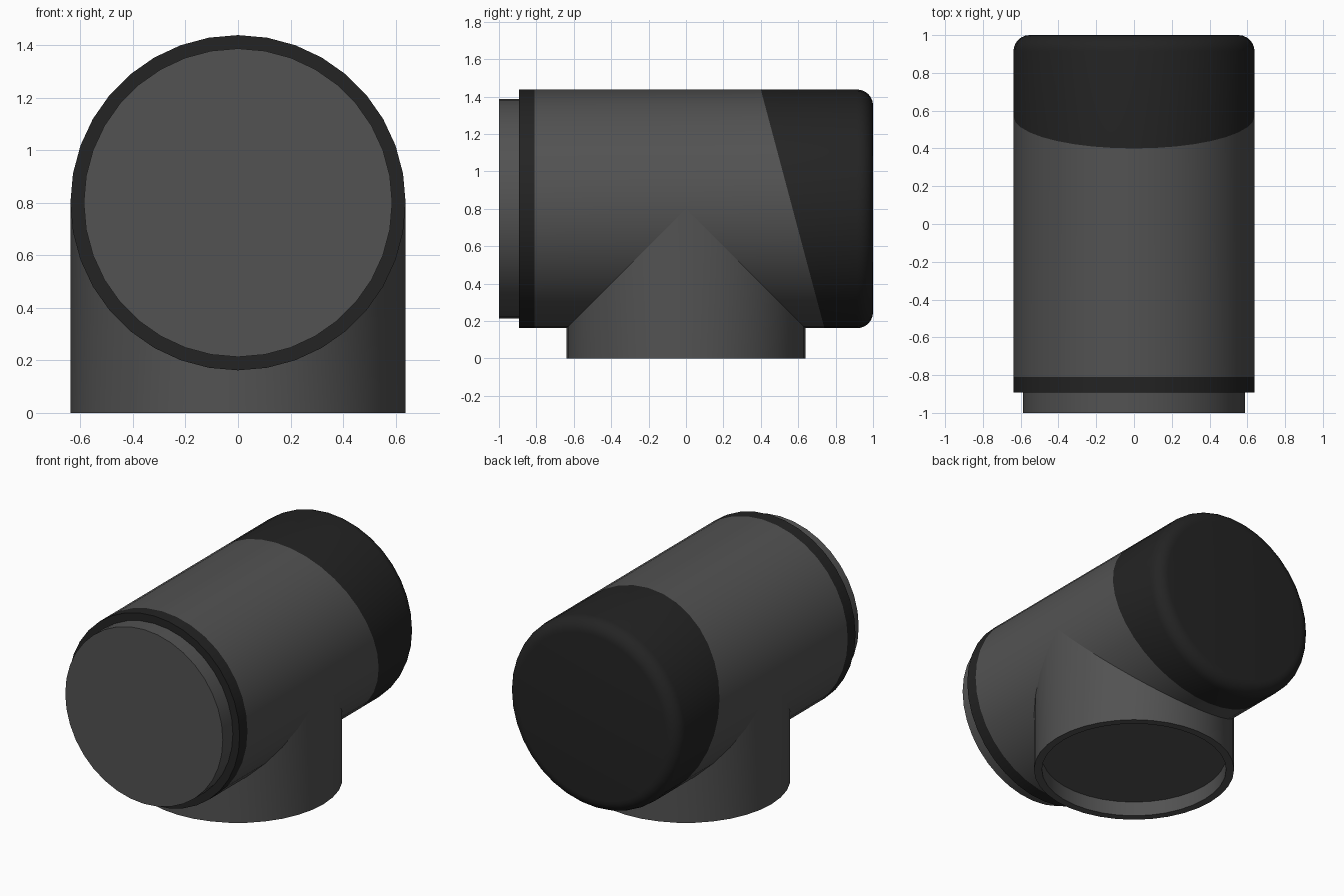
import bpy
from math import sin, cos, pi, radians
from mathutils import Vector

if "Cube" in bpy.data.objects:
    bpy.data.objects.remove(bpy.data.objects["Cube"])

R, RI, ZC, N = 0.638, 0.587, 0.80, 36   # outer / inner radius, axis height, sides


def material(name, v):
    m = bpy.data.materials.new(name)
    m.diffuse_color = (v, v, v, 1)
    m.use_nodes = True
    m.node_tree.nodes["Principled BSDF"].inputs["Base Color"].default_value = m.diffuse_color
    return m


grey = material("dark_grey", 0.085)
black = material("black", 0.017)


def loft(name, rings, mat, start=False, end=False):
    """Skin a list of ring functions (angle -> point), optionally capping the ends."""
    verts = [r(2 * pi * i / N) for r in rings for i in range(N)]
    faces = [(k * N + i, k * N + (i + 1) % N, (k + 1) * N + (i + 1) % N, (k + 1) * N + i)
             for k in range(len(rings) - 1) for i in range(N)]
    if start:
        faces.append(tuple(reversed(range(N))))
    if end:
        faces.append(tuple(range(len(verts) - N, len(verts))))
    me = bpy.data.meshes.new(name)
    me.from_pydata(verts, [], faces)
    me.materials.append(mat)
    ob = bpy.data.objects.new(name, me)
    bpy.context.collection.objects.link(ob)
    bpy.ops.object.select_all(action='DESELECT')
    ob.select_set(True)
    bpy.context.view_layer.objects.active = ob
    bpy.ops.object.shade_smooth_by_angle(angle=radians(30))
    return ob


def along_y(r, y):      # ring around the horizontal axis, running front to back
    return lambda a: Vector((r * sin(a), y, ZC + r * cos(a)))


def along_z(r, z):      # ring around the vertical axis
    return lambda a: Vector((r * cos(a), r * sin(a), z))


def slant(a):           # slanted seam between body and end cap
    return Vector((R * sin(a), 0.57 - 0.17 * cos(a), ZC + R * cos(a)))


def mitre(a):           # saddle where the vertical branch meets the body
    return Vector((R * cos(a), R * sin(a), ZC - abs(R * sin(a))))


# front spigot
loft("front_spigot", [along_y(RI, -1.0), along_y(RI, -0.89)], grey, start=True)

# black sealing collar with its front shoulder
loft("seal_collar", [along_y(RI, -0.893), along_y(R, -0.893), along_y(R, -0.81)], black)

# main horizontal pipe
loft("main_pipe", [along_y(R, -0.81), slant], grey)

# rounded end cap
F = 0.085
fillet = [along_y(R - F + F * cos(t * pi / 12), 1 - F + F * sin(t * pi / 12)) for t in range(7)]
loft("end_cap", [slant] + fillet, black, end=True)

# vertical branch: outer wall, bottom rim, shallow recess closed by a disc
loft("branch_pipe", [along_z(RI, 0.10), along_z(RI, 0), along_z(R, 0), mitre], grey, start=True)

# consistent outward normals (the recess disc faces down)
